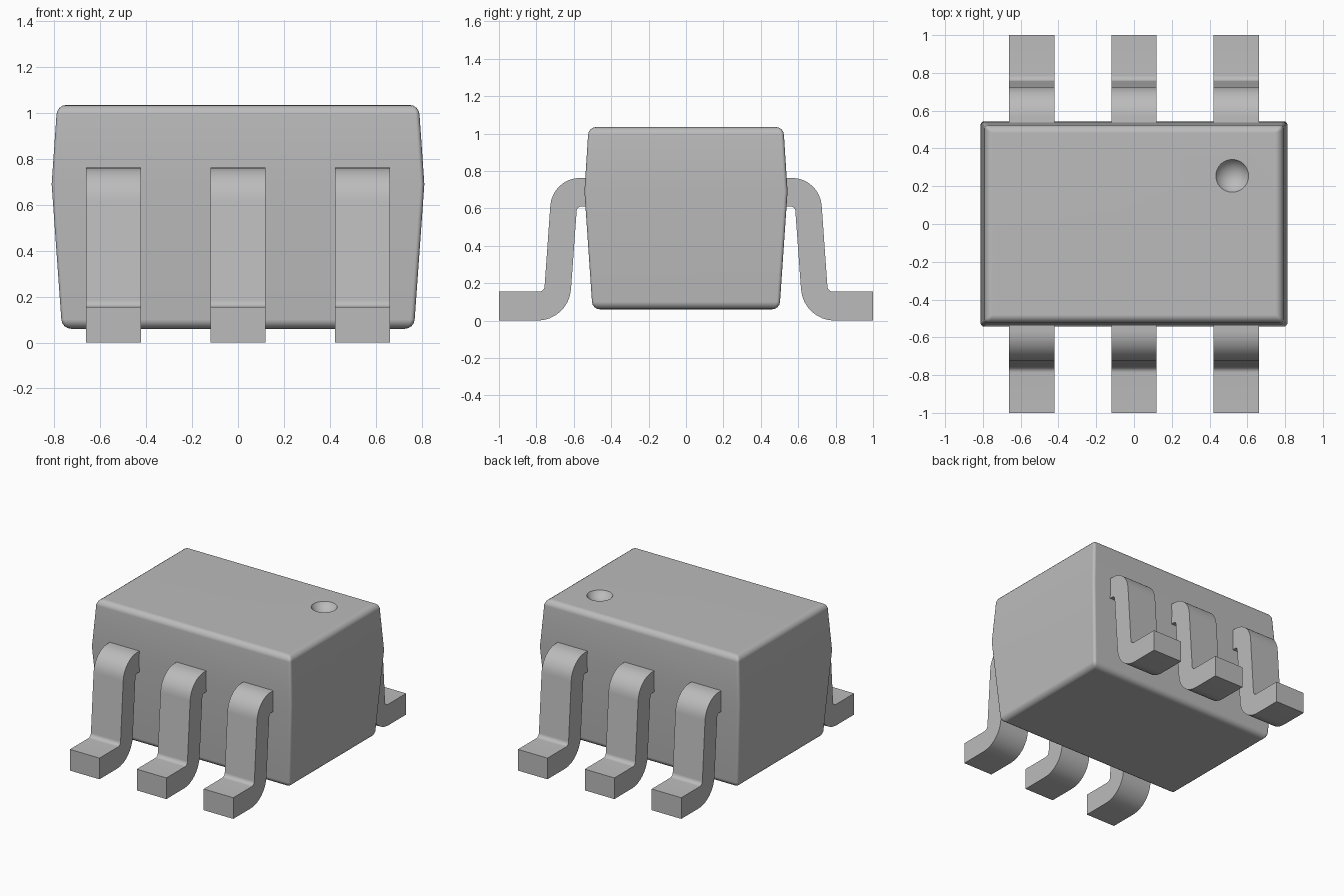
import bpy, bmesh, math
from mathutils import Vector

cube = bpy.data.objects.get("Cube")
if cube:
    bpy.data.objects.remove(cube, do_unlink=True)

grey = bpy.data.materials.new("light_grey")
grey.use_nodes = True
colour = (0.5, 0.5, 0.5, 1)
grey.diffuse_color = colour
grey.node_tree.nodes["Principled BSDF"].inputs["Base Color"].default_value = colour


def make_object(name, bm):
    bmesh.ops.recalc_face_normals(bm, faces=bm.faces)
    mesh = bpy.data.meshes.new(name)
    bm.to_mesh(mesh)
    bm.free()
    mesh.materials.append(grey)
    obj = bpy.data.objects.new(name, mesh)
    bpy.context.collection.objects.link(obj)
    return obj


def activate(obj):
    bpy.ops.object.select_all(action='DESELECT')
    obj.select_set(True)
    bpy.context.view_layer.objects.active = obj


def smooth(obj, degrees=30):
    activate(obj)
    bpy.ops.object.shade_smooth_by_angle(angle=math.radians(degrees))


def rounded(corners, steps=8):
    """Replace each corner (y, z, radius) by an arc when its radius is set."""
    points = []
    for i, (y, z, r) in enumerate(corners):
        p = Vector((y, z))
        if r == 0:
            points.append(p)
            continue
        a = (Vector(corners[i - 1][:2]) - p).normalized()
        b = (Vector(corners[(i + 1) % len(corners)][:2]) - p).normalized()
        half = a.angle(b) / 2
        centre = p + (a + b).normalized() * (r / math.sin(half))
        start = p + a * (r / math.tan(half)) - centre
        end = p + b * (r / math.tan(half)) - centre
        sweep = math.pi - 2 * half
        for k in range(steps + 1):
            t = k / steps
            points.append(centre + (start * math.sin((1 - t) * sweep)
                                    + end * math.sin(t * sweep)) / math.sin(sweep))
    return points


# Body: drafted block, widest at the parting line, with rounded edges
bm = bmesh.new()
rings = []
for hx, hy, z in [(0.767, 0.5, 0.06), (0.812, 0.543, 0.69), (0.788, 0.521, 1.035)]:
    rings.append([bm.verts.new((sx * hx, sy * hy, z))
                  for sx, sy in [(-1, -1), (1, -1), (1, 1), (-1, 1)]])
for low, high in zip(rings, rings[1:]):
    for i in range(4):
        j = (i + 1) % 4
        bm.faces.new((low[i], low[j], high[j], high[i]))
bm.faces.new(rings[0][::-1])
bm.faces.new(rings[-1])
weight = bm.edges.layers.float.new("bevel_weight_edge")
for e in bm.edges:
    if all(v in rings[1] for v in e.verts):
        continue
    upright = abs(e.verts[0].co.z - e.verts[1].co.z) > 0.1
    e[weight] = 0.45 if upright else 1.0
body = make_object("body", bm)
bevel = body.modifiers.new("Rounded edges", 'BEVEL')
bevel.limit_method = 'WEIGHT'
bevel.width = 0.04
bevel.segments = 4

# Orientation dimple: shallow bowl cut in the top
bm = bmesh.new()
bmesh.ops.create_uvsphere(bm, u_segments=48, v_segments=48, radius=0.1)
bmesh.ops.translate(bm, verts=bm.verts, vec=(0.52, 0.255, 1.085))
cutter = make_object("dimple_cutter", bm)
cutter.hide_render = True
cut = body.modifiers.new("Dimple", 'BOOLEAN')
cut.operation = 'DIFFERENCE'
cut.solver = 'EXACT'
cut.object = cutter
activate(body)
for name in [m.name for m in body.modifiers]:
    bpy.ops.object.modifier_apply(modifier=name)
bpy.data.objects.remove(cutter, do_unlink=True)
smooth(body)
weighted = body.modifiers.new("Flat face normals", 'WEIGHTED_NORMAL')
weighted.keep_sharp = True

# Legs: bent strip profile swept across the leg width
leg_profile = rounded([
    (0.45, 0.763, 0), (0.715, 0.763, 0.16), (0.758, 0.155, 0.03),
    (1, 0.155, 0), (1, 0, 0), (0.627, 0, 0.18),
    (0.583, 0.61, 0.025), (0.45, 0.61, 0)])


def make_leg(name, x, side):
    bm = bmesh.new()
    face = bm.faces.new([bm.verts.new((x - 0.12, side * p.x, p.y)) for p in leg_profile])
    swept = bmesh.ops.extrude_face_region(bm, geom=[face], use_keep_orig=True)
    moved = [v for v in swept["geom"] if isinstance(v, bmesh.types.BMVert)]
    bmesh.ops.translate(bm, verts=moved, vec=(0.24, 0, 0))
    smooth(make_object(name, bm))


for row, side in (("front", -1), ("back", 1)):
    for place, x in (("right", -0.542), ("middle", 0), ("left", 0.542)):
        make_leg(f"{row}_{place}_leg", x, side)
